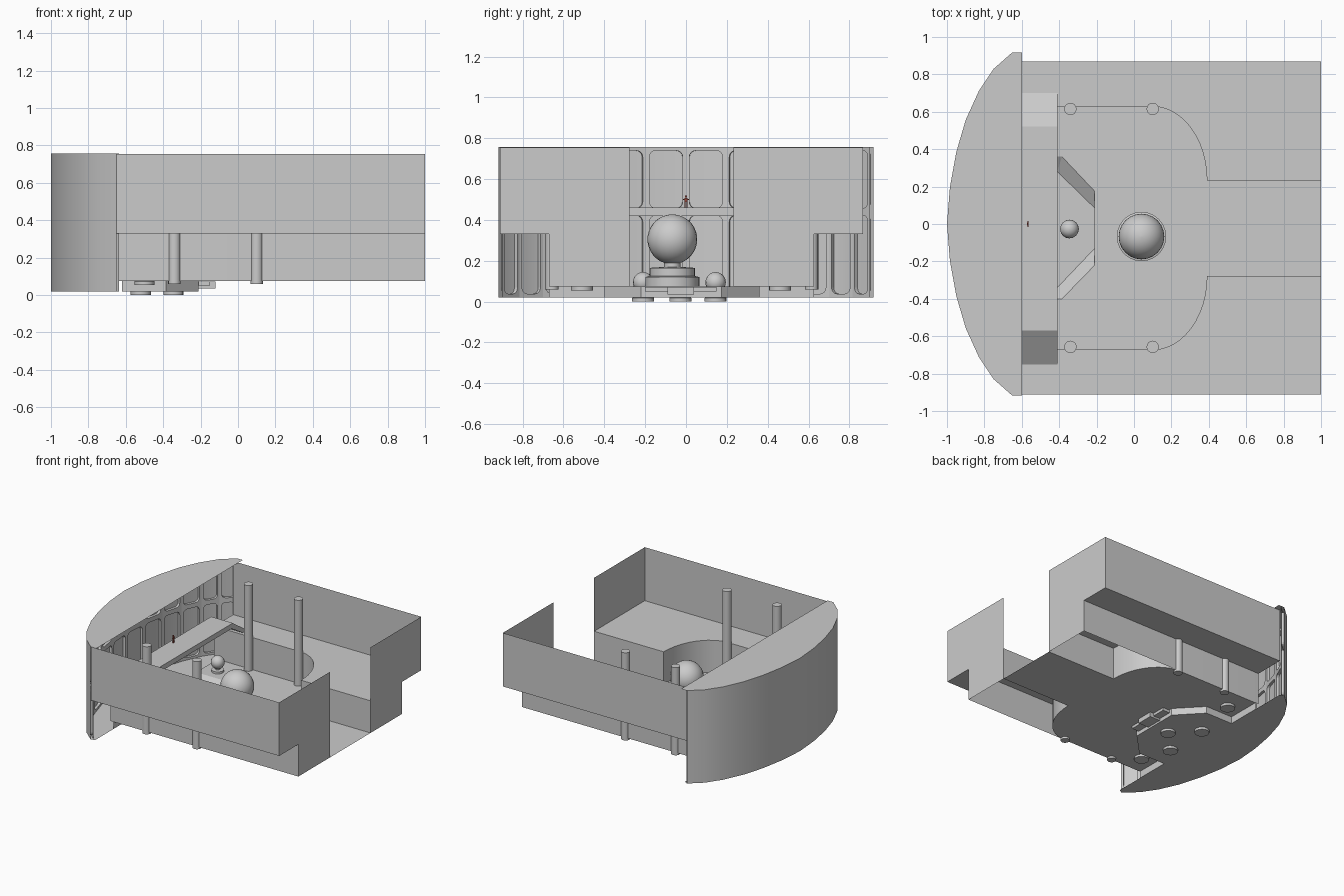
import bpy, bmesh, math
from mathutils import Vector

if "Cube" in bpy.data.objects:
    bpy.data.objects.remove(bpy.data.objects["Cube"])

CY = -0.022                      # symmetry line of the hall
BASE, FLOOR, GALLERY, TOP = 0.02, 0.075, 0.33, 0.757


def make(name, polys, smooth=None):
    """Object from a list of polygons, each a list of 3D points."""
    bm = bmesh.new()
    for poly in polys:
        bm.faces.new([bm.verts.new(p) for p in poly])
    bmesh.ops.remove_doubles(bm, verts=bm.verts, dist=0.0005)
    bmesh.ops.recalc_face_normals(bm, faces=bm.faces)
    me = bpy.data.meshes.new(name)
    bm.to_mesh(me)
    bm.free()
    ob = bpy.data.objects.new(name, me)
    bpy.context.collection.objects.link(ob)
    if smooth:
        bpy.context.view_layer.objects.active = ob
        for o in bpy.context.selected_objects:
            o.select_set(False)
        ob.select_set(True)
        bpy.ops.object.shade_smooth_by_angle(angle=math.radians(smooth))
    return ob


def flat(pts, z):
    return [(x, y, z) for x, y in pts]


def strip(pts, z0, z1):
    """Vertical wall faces along an open path."""
    return [[(*a, z0), (*b, z0), (*b, z1), (*a, z1)] for a, b in zip(pts, pts[1:])]


def box(x0, x1, y0, y1, z0, z1):
    base = [(x0, y0), (x1, y0), (x1, y1), (x0, y1)]
    return [flat(base, z0), flat(base, z1)] + strip(base + base[:1], z0, z1)


def lathe(name, x, y, z, profile, n=16, scale=1.0):
    """Turned part from (radius, height) pairs."""
    rings = [[(x + r * scale * math.cos(2 * math.pi * i / n),
               y + r * scale * math.sin(2 * math.pi * i / n), z + h * scale)
              for i in range(n)] for r, h in profile]
    polys = [[a[i], a[(i + 1) % n], b[(i + 1) % n], b[i]]
             for a, b in zip(rings, rings[1:]) for i in range(n)]
    polys += [rings[0], rings[-1]]
    return make(name, polys, 35)


# Curved end wall, roof and lower deck
half = [(-0.65, 0.918), (-0.75, 0.83), (-0.83, 0.71), (-0.90, 0.556),
        (-0.95, 0.385), (-0.984, 0.198)]
arc = half + [(-1.0, 0)] + [(x, -y) for x, y in reversed(half)]
make("curved_wall", strip(arc, BASE, TOP), 30)
make("curved_roof", [flat([(-0.6, 0.918)] + arc + [(-0.6, -0.918)], TOP)])
pit_top = [(-0.6, 0.36), (-0.385, 0.36), (-0.21, 0.175),
           (-0.21, -0.22), (-0.385, -0.40), (-0.6, -0.40)]
pit_low = [(-0.6, 0.28), (-0.41, 0.28), (-0.21, 0.085),
           (-0.21, -0.13), (-0.41, -0.34), (-0.6, -0.34)]
make("lower_deck", [flat([(-0.62, 0.9)] + arc + [(-0.62, -0.9)], BASE),
                    flat([(-0.62, 0.36)] + pit_top[1:5] + [(-0.62, -0.40)], BASE)])
make("deck_edge", strip([(-0.62, 0.65 + CY)] + [(-0.62, 0.36)] + pit_top[1:5]
                        + [(-0.62, -0.40), (-0.62, -0.65 + CY)], BASE, FLOOR))
make("pit_slopes", [[(*pit_top[i], FLOOR), (*pit_top[i + 1], FLOOR),
                     (*pit_low[i + 1], BASE + 0.003), (*pit_low[i], BASE + 0.003)]
                    for i in range(5)])


# Framed panels on the inside of the curved wall
def frame(a, b, z0, z1, polys, depth=0.022, margin=0.018, rad=0.03):
    a, b = Vector(a), Vector(b)
    d = (b - a)
    length = d.length
    d.normalize()
    nrm = Vector((-d.y, d.x))
    if nrm.x < 0:
        nrm = -nrm

    def pt(u, z, off):
        p = a + d * u + nrm * off
        return (p.x, p.y, z)
    corners = [(0, z0), (length, z0), (length, z1), (0, z1)]
    loops = []
    for k, (u, z) in enumerate(corners):
        su, sz = (1 if u == 0 else -1), (1 if z == z0 else -1)
        cu, cz = u + su * (margin + rad), z + sz * (margin + rad)
        start = math.pi + k * math.pi / 2
        loops.append([(cu + rad * math.cos(start + t * math.pi / 8),
                       cz + rad * math.sin(start + t * math.pi / 8)) for t in range(5)])
    ring = sum(loops, [])
    for k in range(4):
        c, c2 = corners[k], corners[(k + 1) % 4]
        polys.append([pt(*q, depth) for q in [c] + loops[k]])
        polys.append([pt(*q, depth) for q in (c, c2, loops[(k + 1) % 4][0], loops[k][-1])])
    for p, q in zip(ring, ring[1:] + ring[:1]):
        polys.append([pt(*p, depth), pt(*q, depth), pt(*q, 0.002), pt(*p, 0.002)])


polys = []
for p, q in zip(arc, arc[1:]):
    frame(p, q, BASE, 0.44, polys)
    frame(p, q, 0.44, TOP, polys)
make("wall_panel_frames", polys)

# Side galleries, their outer walls and the walls below them
curve = [(0.1 + 0.29 * math.sin(i * math.pi / 24), 0.255 + 0.395 * math.cos(i * math.pi / 24))
         for i in range(13)]
for s, side in ((1, "back"), (-1, "front")):
    def m(pts):
        return [(x, CY + s * h) for x, h in pts]
    make(side + "_gallery_floor",
         [flat(m([(-0.65, 0.65)] + curve + [(1, 0.255), (1, 0.89), (-0.65, 0.89)]), GALLERY)])
    make(side + "_gallery_wall",
         strip(m([(-0.65, 0.89), (1, 0.89), (1, 0.255)]), GALLERY, TOP - 0.003))
    make(side + "_curved_inner_wall",
         strip(m([(-0.65, 0.65)] + curve + [(1, 0.255)]), FLOOR, GALLERY), 40)
    make(side + "_lower_wall",
         strip(m([(0.1, 0.65), (0.72, 0.65), (1, 0.65), (1, 0.255)]), FLOOR, GALLERY))

# Main floor with the opening over the pit
lower = [(x, CY - h) for x, h in curve]
upper = [(x, CY + h) for x, h in curve]
make("main_floor", [flat([(-0.62, CY - 0.65)] + lower + [(1, CY - 0.255), (1, CY + 0.255)]
                         + upper[::-1] + [(-0.62, CY + 0.65), (-0.62, 0.36)]
                         + pit_top[1:5] + [(-0.62, -0.40)], FLOOR)])

# Small steps beneath the edge of the floor
for i, (y0, y1) in enumerate([(-0.2, -0.09), (-0.09, 0.04), (0.04, 0.15)]):
    make("under_step_%d" % i, box(-0.21, -0.12 if i == 1 else -0.15, y0, y1,
                                  0.035 if i == 1 else 0.05, FLOOR - 0.003))

# Bridge with sloping ends in front of the curved wall
top = [(-0.75, 0.335), (-0.57, 0.46), (0.52, 0.46), (0.70, 0.335)]
outline = top + [(0.645, 0.335), (0.507, 0.42), (-0.557, 0.42), (-0.695, 0.335)]
polys = [[(x, y, z) for y, z in outline] for x in (-0.6, -0.41)]
for a, b in zip(outline, outline[1:] + outline[:1]):
    polys.append([(-0.6, *a), (-0.41, *a), (-0.41, *b), (-0.6, *b)])
make("bridge", polys)

# Four round columns
for x in (-0.34, 0.1):
    for y in (0.615, -0.657):
        lathe("column", x, y, 0.06, [(0.033, 0), (0.033, 0.695)], 16)

# Ball on a stepped pedestal, one large and five small
ball = [(0.122 * math.sin(math.radians(a)), 0.23 - 0.122 * math.cos(math.radians(a)))
        for a in range(19, 180, 10)]
pedestal = [(0.132, 0), (0.132, 0.045), (0.112, 0.05), (0.112, 0.09), (0.04, 0.095)] + ball
lathe("large_ball_stand", 0.04, -0.067, FLOOR, pedestal, 24)
for x, y, z in [(-0.345, -0.027, 0), (-0.52, 0.145, 0), (-0.52, -0.21, 0),
                (-0.5, 0.46, 0.055), (-0.5, -0.51, 0.055)]:
    lathe("small_ball_stand", x, y, z, pedestal, 16, 0.41)

# Tiny standing figure on the bridge
red = bpy.data.materials.new("dark_red")
red.diffuse_color = (0.3, 0.06, 0.04, 1)
red.use_nodes = True
red.node_tree.nodes["Principled BSDF"].inputs["Base Color"].default_value = red.diffuse_color
parts = box(-0.57, -0.564, -0.007, -0.002, 0.46, 0.487)
parts += box(-0.57, -0.564, 0.002, 0.007, 0.46, 0.487)
parts += box(-0.571, -0.563, -0.007, 0.007, 0.488, 0.508)
parts += box(-0.57, -0.564, -0.015, 0.015, 0.498, 0.503)
parts += box(-0.571, -0.563, -0.004, 0.004, 0.51, 0.52)
make("tiny_figure", parts).data.materials.append(red)
